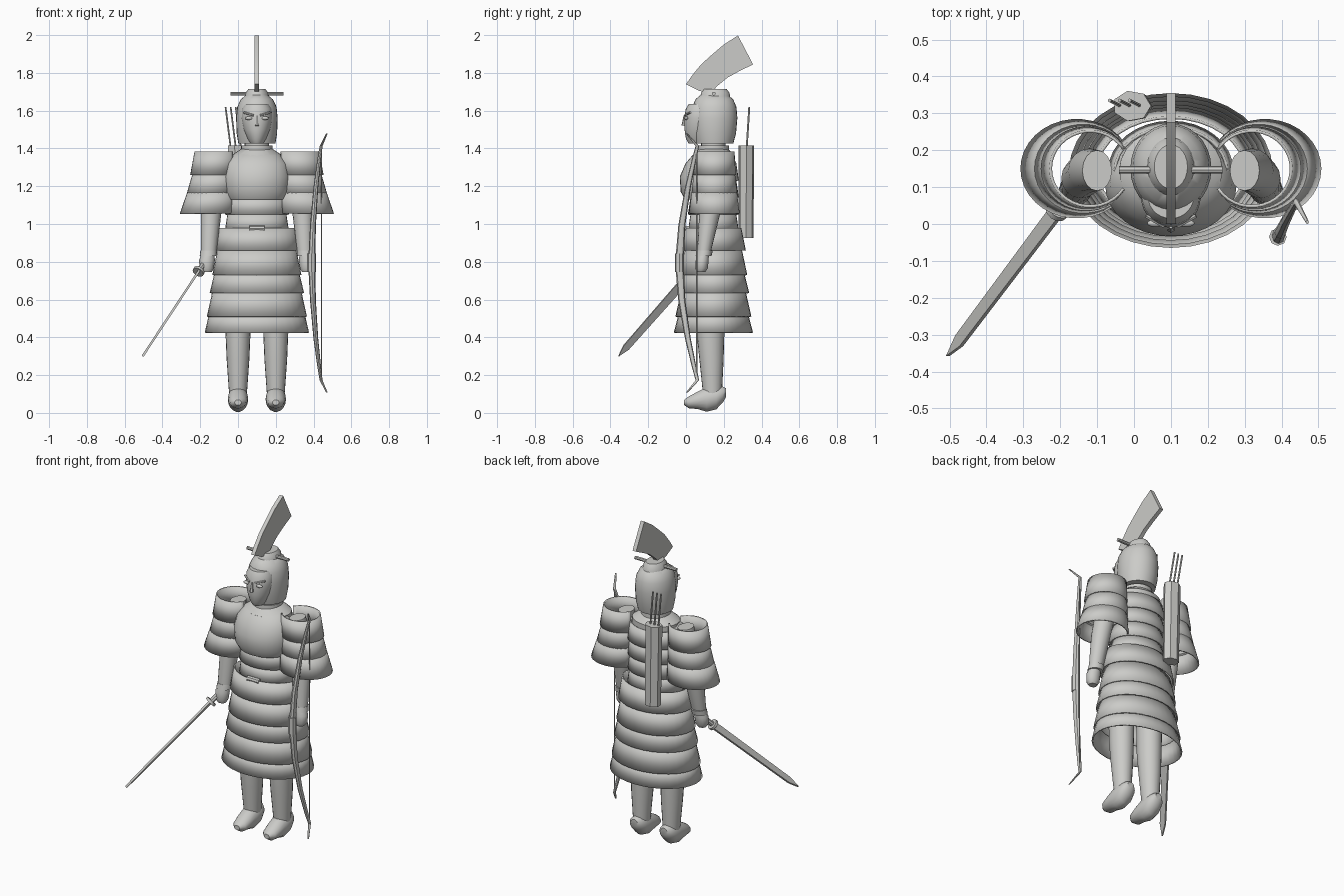
import bpy, bmesh, math
from mathutils import Vector

if "Cube" in bpy.data.objects:
    bpy.data.objects.remove(bpy.data.objects["Cube"])

clay = bpy.data.materials.new("grey_clay")
clay.use_nodes = True
clay.diffuse_color = (0.6, 0.6, 0.58, 1)
clay.node_tree.nodes["Principled BSDF"].inputs["Base Color"].default_value = clay.diffuse_color

CX, CY = 0.1, 0.145  # body axis


def finish(name, bm, angle=40):
    bmesh.ops.recalc_face_normals(bm, faces=bm.faces)
    mesh = bpy.data.meshes.new(name)
    bm.to_mesh(mesh)
    bm.free()
    obj = bpy.data.objects.new(name, mesh)
    bpy.context.collection.objects.link(obj)
    mesh.materials.append(clay)
    bpy.ops.object.select_all(action="DESELECT")
    obj.select_set(True)
    bpy.context.view_layer.objects.active = obj
    bpy.ops.object.shade_smooth_by_angle(angle=math.radians(angle))
    return obj


def loft(name, rings, n=24, caps=True, axis="z", gap=0, start=0, shell=0):
    """Skin ellipses (x, y, z, rx, r2); a gap leaves an opening around the start angle."""
    bm = bmesh.new()
    rows = []
    count = n + 1 if gap else n
    for x, y, z, a, b in rings:
        row = []
        for i in range(count):
            t = start + gap / 2 + (math.tau - gap) * i / n
            u, v = a * math.cos(t), b * math.sin(t)
            row.append(bm.verts.new((x + u, y + v, z) if axis == "z" else (x + u, y, z + v)))
        rows.append(row)
    for r, s in zip(rows, rows[1:]):
        for i in range(n):
            j = (i + 1) % count
            bm.faces.new((r[i], r[j], s[j], s[i]))
    if caps:
        bm.faces.new(rows[0])
        bm.faces.new(rows[-1])
    obj = finish(name, bm)
    if shell:
        mod = obj.modifiers.new("thickness", "SOLIDIFY")
        mod.thickness = shell
        mod.offset = -1
    return obj


def rod(name, a, b, r, n=8, r_end=None):
    a, b = Vector(a), Vector(b)
    bm = bmesh.new()
    bmesh.ops.create_cone(bm, cap_ends=True, segments=n, radius1=r,
                          radius2=r if r_end is None else r_end, depth=(b - a).length)
    rot = (b - a).to_track_quat("Z", "Y").to_matrix()
    for v in bm.verts:
        v.co = rot @ v.co + (a + b) / 2
    return finish(name, bm)


def ball(name, loc, size):
    bm = bmesh.new()
    bmesh.ops.create_uvsphere(bm, u_segments=20, v_segments=12, radius=1)
    for v in bm.verts:
        v.co = Vector(c * s + l for c, s, l in zip(v.co, size, loc))
    return finish(name, bm)


def plate(name, outline, offset):
    """Thin slab between an outline and its copy moved by offset."""
    bm = bmesh.new()
    face = bm.faces.new([bm.verts.new(p) for p in outline])
    out = bmesh.ops.extrude_face_region(bm, geom=[face])
    bmesh.ops.translate(bm, vec=offset, verts=[g for g in out["geom"] if isinstance(g, bmesh.types.BMVert)])
    return finish(name, bm, 30)


# Skirt of overlapping flared tiers
skirt = [(0.98, 0.86, 0.205, 0.226), (0.87, 0.73, 0.208, 0.236), (0.76, 0.635, 0.22, 0.25),
         (0.66, 0.51, 0.232, 0.265), (0.54, 0.425, 0.25, 0.276)]
for i, (top, low, a, b) in enumerate(skirt):
    loft(f"skirt_tier_{i + 1}", [(CX, CY, top, a, a * 0.72), (CX, CY, low, b, b * 0.76)],
         32, caps=False, shell=0.008)

# Torso, bands and chest plate
loft("torso", [(CX, CY, 0.9, 0.15, 0.115), (CX, CY, 1.36, 0.14, 0.115), (CX, CY, 1.4, 0.08, 0.075)])
for i, z in enumerate((0.96, 1.05, 1.14, 1.23)):
    loft(f"torso_band_{i + 1}", [(CX, CY, z, 0.17, 0.135), (CX, CY, z + 0.1, 0.155, 0.12)],
         32, shell=0.008, caps=False)
loft("chest_plate", [(CX, 0.11, 1.13, 0.15, 0.115), (CX, 0.105, 1.17, 0.17, 0.133),
                     (CX, 0.105, 1.25, 0.178, 0.138), (CX, 0.115, 1.32, 0.165, 0.118),
                     (CX, 0.13, 1.365, 0.13, 0.095), (CX, CY, 1.385, 0.085, 0.075)], 32)
rod("belt_buckle", (0.06, 0.01, 0.975), (0.14, 0.01, 0.975), 0.016)
loft("collar", [(CX, CY, 1.36, 0.085, 0.085), (CX, CY, 1.415, 0.083, 0.083)])
rod("neck", (CX, CY, 1.38), (CX, CY, 1.46), 0.065, 20)

# Helmet, ridge cap, crossbar and crest
loft("helmet", [(CX, 0.15, 1.425, 0.098, 0.1), (CX, 0.15, 1.48, 0.107, 0.115), (CX, 0.15, 1.56, 0.11, 0.122),
                (CX, 0.15, 1.62, 0.104, 0.117), (CX, 0.15, 1.66, 0.085, 0.1), (CX, 0.15, 1.685, 0.055, 0.07)], 28)
loft("helmet_cap", [(CX, 0.155, 1.67, 0.065, 0.08), (CX, 0.155, 1.695, 0.06, 0.075),
                    (CX, 0.155, 1.715, 0.045, 0.06)])
rod("crossbar", (-0.04, 0.147, 1.69), (0.24, 0.147, 1.69), 0.01)
crest = [(0.0, 1.74), (0.035, 1.79), (0.08, 1.845), (0.13, 1.89), (0.2, 1.95), (0.275, 1.998),
         (0.355, 1.845), (0.28, 1.808), (0.22, 1.775), (0.165, 1.73), (0.13, 1.69), (0.07, 1.705)]
plate("crest", [(0.088, y, z) for y, z in crest], (0.024, 0, 0))

# Face mask with eyes and nose
loft("face_mask", [(CX, 0.075, 1.425, 0.035, 0.06), (CX, 0.075, 1.45, 0.05, 0.075), (CX, 0.075, 1.5, 0.07, 0.083),
                   (CX, 0.075, 1.56, 0.081, 0.085), (CX, 0.075, 1.61, 0.078, 0.076),
                   (CX, 0.075, 1.635, 0.062, 0.06)], 28)
for name, side in (("right", -1), ("left", 1)):
    ball(f"{name}_eye", (CX + side * 0.042, 0.002, 1.56), (0.022, 0.01, 0.009))
    rod(f"{name}_brow", (CX + side * 0.018, -0.006, 1.575), (CX + side * 0.068, 0.022, 1.59), 0.006, 6)
rod("nose", (CX, -0.008, 1.575), (CX, -0.012, 1.52), 0.005, 6, 0.012)

# Arms, shoulder guards, legs and feet on both sides
for name, s in (("right", -1), ("left", 1)):
    def at(d):
        return CX + s * d
    loft(f"{name}_arm", [(at(0.2), 0.145, 1.36, 0.04, 0.055), (at(0.22), 0.145, 1.22, 0.058, 0.06),
                         (at(0.243), 0.125, 1.05, 0.054, 0.055), (at(0.255), 0.095, 0.85, 0.042, 0.036)], 16)
    loft(f"{name}_cuff", [(at(0.255), 0.1, 0.86, 0.044, 0.042), (at(0.258), 0.093, 0.83, 0.045, 0.042)], 16)
    loft(f"{name}_hand", [(at(0.258), 0.092, 0.85, 0.03, 0.03), (at(0.264), 0.086, 0.81, 0.042, 0.035),
                          (at(0.266), 0.082, 0.765, 0.038, 0.034), (at(0.264), 0.08, 0.745, 0.025, 0.022)], 14)
    guard = [(1.385, 1.26, 0.205, 0.228), (1.28, 1.155, 0.212, 0.248), (1.18, 1.055, 0.24, 0.283)]
    for i, (top, low, w1, w2) in enumerate(guard):
        rings = []
        for z, w in ((top, w1), (low, w2)):
            rx = w / 1.85
            rings.append((at(0.125 + w - rx), 0.15, z, rx, 0.03 + w * 0.37))
        loft(f"{name}_shoulder_guard_{i + 1}", rings, 28, caps=False, gap=math.radians(64),
             start=math.pi if s > 0 else 0, shell=0.008)
    x = at(0.1)
    loft(f"{name}_leg", [(x, 0.13, 0.62, 0.07, 0.075), (x, 0.13, 0.42, 0.066, 0.073),
                         (x, 0.135, 0.28, 0.06, 0.064), (x, 0.14, 0.1, 0.047, 0.05)], 20)
    loft(f"{name}_foot", [(x, -0.01, 0.055, 0.018, 0.014), (x, 0.015, 0.056, 0.042, 0.032),
                          (x, 0.06, 0.066, 0.05, 0.046), (x, 0.11, 0.072, 0.054, 0.067),
                          (x, 0.16, 0.08, 0.052, 0.062), (x, 0.195, 0.097, 0.042, 0.043),
                          (x, 0.213, 0.108, 0.022, 0.022)], 18, axis="y")

# Sword held low in the right hand
grip, tip = Vector((-0.165, 0.095, 0.815)), Vector((-0.505, -0.358, 0.3))
d = (tip - grip).normalized()
normal = d.cross(Vector((0, 1, 0))).normalized()
edge = normal.cross(d).normalized()
rod("sword_grip", grip - d * 0.02, grip + d * 0.1, 0.015)
rod("sword_guard", grip + d * 0.09, grip + d * 0.105, 0.032, 12)
base, shoulder = grip + d * 0.1, tip - d * 0.07
plate("sword_blade", [p - normal * 0.006 for p in
                      (base - edge * 0.023, shoulder - edge * 0.018, tip, shoulder + edge * 0.018,
                       base + edge * 0.023)], normal * 0.012)

# Bow and string beside the left arm
half = [(0.685, 0.47, 0.005, 0.3), (0.62, 0.44, 0.06, 0.55), (0.55, 0.43, 0.043, 0.7),
        (0.4, 0.412, 0.01, 0.9), (0.2, 0.397, -0.022, 1.1)]
path = half + [(0, 0.39, -0.035, 1.35)] + [(-h, x, y, r) for h, x, y, r in reversed(half)]
bow = loft("bow", [(x, y, 0.793 + h, 0.014 * r, 0.017 * r) for h, x, y, r in reversed(path)], 8)
rod("bow_grip", (0.39, -0.035, 0.745), (0.39, -0.035, 0.845), 0.024)
rod("bow_string", (0.441, 0.057, 0.17), (0.441, 0.057, 1.41), 0.003, 6)

# Quiver with arrows on the back
loft("quiver", [(0.002, 0.318, 0.925, 0.048, 0.04), (-0.006, 0.32, 1.415, 0.052, 0.042)], 7)
for i in range(3):
    x = -0.032 + i * 0.027
    rod(f"arrow_{i + 1}", (x, 0.318, 1.35), (x - 0.034, 0.335, 1.62), 0.005, 6)
